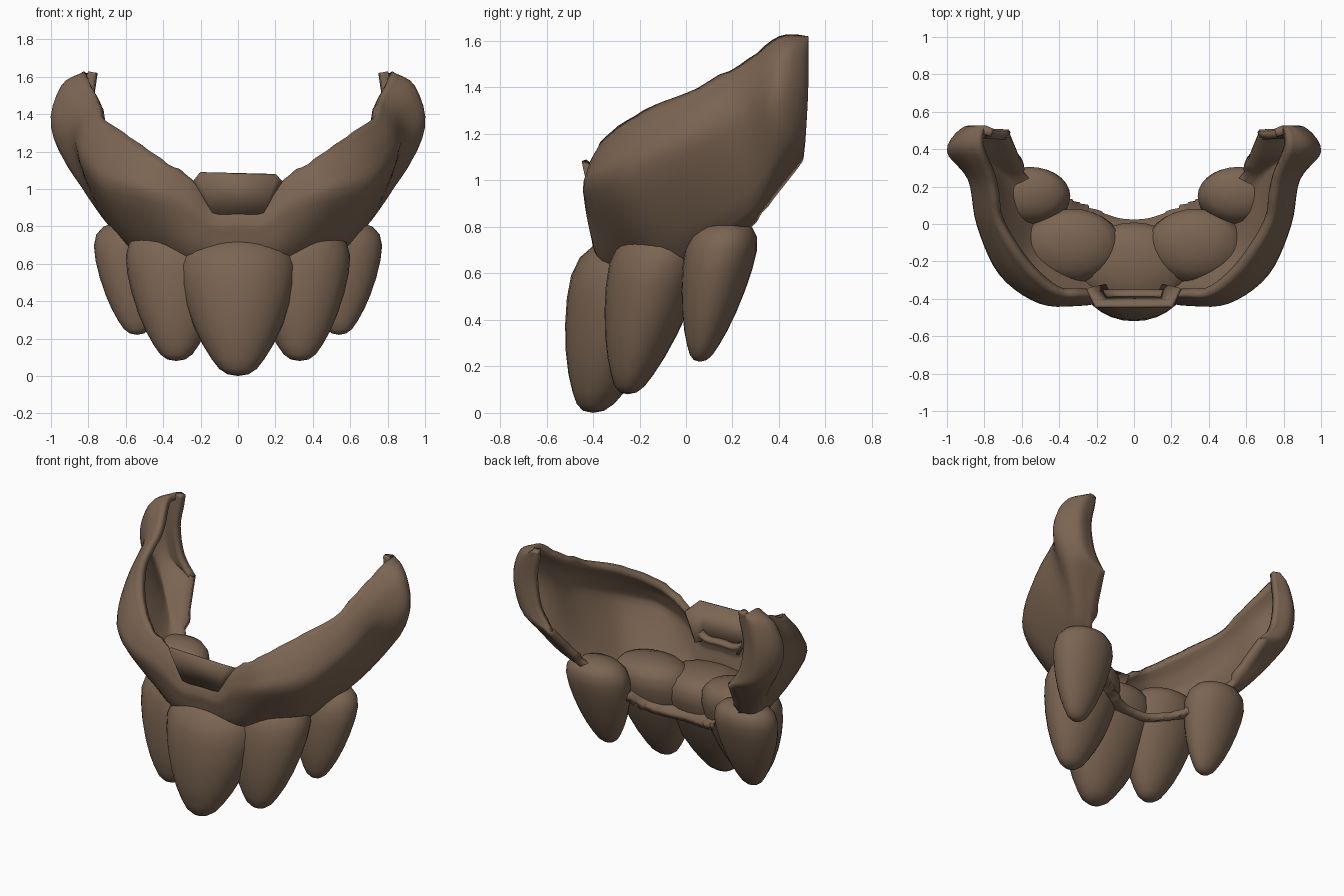
import bpy, bmesh, math, random
from mathutils import Vector

random.seed(4)
default = bpy.data.objects.get("Cube")
if default:
    bpy.data.objects.remove(default)

brown = bpy.data.materials.new("warm_brown")
brown.use_nodes = True
brown.diffuse_color = (0.2, 0.13, 0.085, 1)
shader = next(n for n in brown.node_tree.nodes if n.type == "BSDF_PRINCIPLED")
shader.inputs["Base Color"].default_value = brown.diffuse_color
shader.inputs["Roughness"].default_value = 0.7


def finish(name, bm, angle=40):
    """Turn a bmesh into a smooth shaded, coloured object."""
    mesh = bpy.data.meshes.new(name)
    bm.to_mesh(mesh)
    bm.free()
    obj = bpy.data.objects.new(name, mesh)
    bpy.context.collection.objects.link(obj)
    mesh.materials.append(brown)
    bpy.ops.object.select_all(action="DESELECT")
    obj.select_set(True)
    bpy.context.view_layer.objects.active = obj
    bpy.ops.object.shade_smooth_by_angle(angle=math.radians(angle))
    return obj


def smooth_path(points, steps):
    """Catmull-Rom samples through the points."""
    pts = [Vector(p) for p in points]
    pts = [2 * pts[0] - pts[1]] + pts + [2 * pts[-1] - pts[-2]]
    samples = []
    for a, b, c, d in zip(pts, pts[1:], pts[2:], pts[3:]):
        for i in range(steps):
            t = i / steps
            samples.append(b + (c - a) * t / 2
                           + (a - b * 2.5 + c * 2 - d / 2) * t ** 2
                           + (b * 3 - c * 3 + d - a) * t ** 3 / 2)
    return samples + [pts[-2]]


def skin(bm, rows):
    """Bridge neighbouring rows of points with quads."""
    grid = [[bm.verts.new(p) for p in row] for row in rows]
    for near, far in zip(grid, grid[1:]):
        for i in range(len(near) - 1):
            bm.faces.new((near[i], near[i + 1], far[i + 1], far[i]))


def add_thickness(obj, amount):
    solid = obj.modifiers.new("thickness", "SOLIDIFY")
    solid.thickness = amount
    solid.offset = -1


# Curved band: each section runs top edge, shoulder, bulge, lower turn, inner lip
sections = [
    [(0, -.39, .89), (0, -.41, .84), (0, -.41, .77), (0, -.34, .6), (0, .01, .48)],
    [(.13, -.39, .9), (.14, -.41, .85), (.14, -.41, .77), (.12, -.33, .6), (.09, .02, .48)],
    [(.25, -.38, 1.06), (.27, -.42, .99), (.28, -.43, .87), (.24, -.31, .6), (.2, .06, .5)],
    [(.41, -.37, 1.16), (.48, -.41, 1.07), (.5, -.41, .94), (.4, -.19, .62), (.3, .11, .54)],
    [(.58, -.22, 1.28), (.68, -.26, 1.16), (.71, -.26, .99), (.53, -.08, .65), (.4, .15, .6)],
    [(.72, 0, 1.38), (.81, -.01, 1.27), (.83, 0, 1.11), (.65, .09, .76), (.5, .18, .7)],
    [(.76, .23, 1.5), (.86, .23, 1.4), (.88, .24, 1.22), (.75, .28, .88), (.58, .28, .8)],
    [(.82, .4, 1.62), (.95, .4, 1.54), (1, .39, 1.33), (.88, .42, 1.09), (.63, .4, .95)],
    [(.81, .52, 1.62), (.87, .52, 1.56), (.91, .52, 1.38), (.85, .51, 1.17), (.67, .5, 1.08)],
    [(.75, .51, 1.62), (.76, .51, 1.55), (.78, .5, 1.4), (.75, .5, 1.22), (.66, .49, 1.1)],
]
lines = [smooth_path(line, 5) for line in zip(*sections)]
rows = [smooth_path(section, 4) for section in zip(*lines)]
for row in rows[10:-12]:  # roughly broken edges
    row[0].z += random.uniform(-.008, .004)
    row[-1] += Vector((random.uniform(-.02, .02), 0, random.uniform(-.01, .01)))
bm = bmesh.new()
skin(bm, rows)
band = finish("curved_band", bm)
mirror = band.modifiers.new("mirror", "MIRROR")
mirror.use_clip = True
add_thickness(band, .045)

# Rounded lobes: shared profile of height share and width share
profile = [(0, 0), (.012, .18), (.05, .32), (.12, .45), (.22, .6), (.35, .75), (.5, .88),
           (.65, .97), (.78, 1), (.88, .93), (.95, .74), (.985, .4), (1, 0)]


def lobe(name, tip, top, half_width, half_depth, sides=28):
    tip, top = Vector(tip), Vector(top)
    bm = bmesh.new()
    rings = []
    for height, width in profile:
        center = tip.lerp(top, height)
        rings.append([center + Vector((half_width * width * math.cos(a),
                                       half_depth * width * math.sin(a), 0))
                      for a in (math.tau * i / sides for i in range(sides + 1))])
    skin(bm, rings)
    bmesh.ops.remove_doubles(bm, verts=bm.verts, dist=.0005)
    bmesh.ops.recalc_face_normals(bm, faces=bm.faces)
    finish(name, bm, 60)


lobe("center_lobe", (0, -.4, 0), (0, -.2, .76), .315, .25)
for side, s in (("left", 1), ("right", -1)):
    lobe(side + "_middle_lobe", (s * .33, -.25, .08), (s * .33, -.09, .8), .27, .205)
    lobe(side + "_rear_lobe", (s * .54, .06, .22), (s * .56, .175, .83), .215, .155)

# Folded tab standing in the front notch
tab_top = [(-.24, -.34, 1.03), (-.2, -.43, 1.09), (.2, -.43, 1.08), (.24, -.34, 1.03)]
tab_base = [(-.15, -.32, .85), (-.12, -.38, .85), (.12, -.38, .85), (.15, -.32, .85)]
bm = bmesh.new()
skin(bm, [tab_top, tab_base])
tab = finish("front_tab", bm, 30)
add_thickness(tab, .02)
